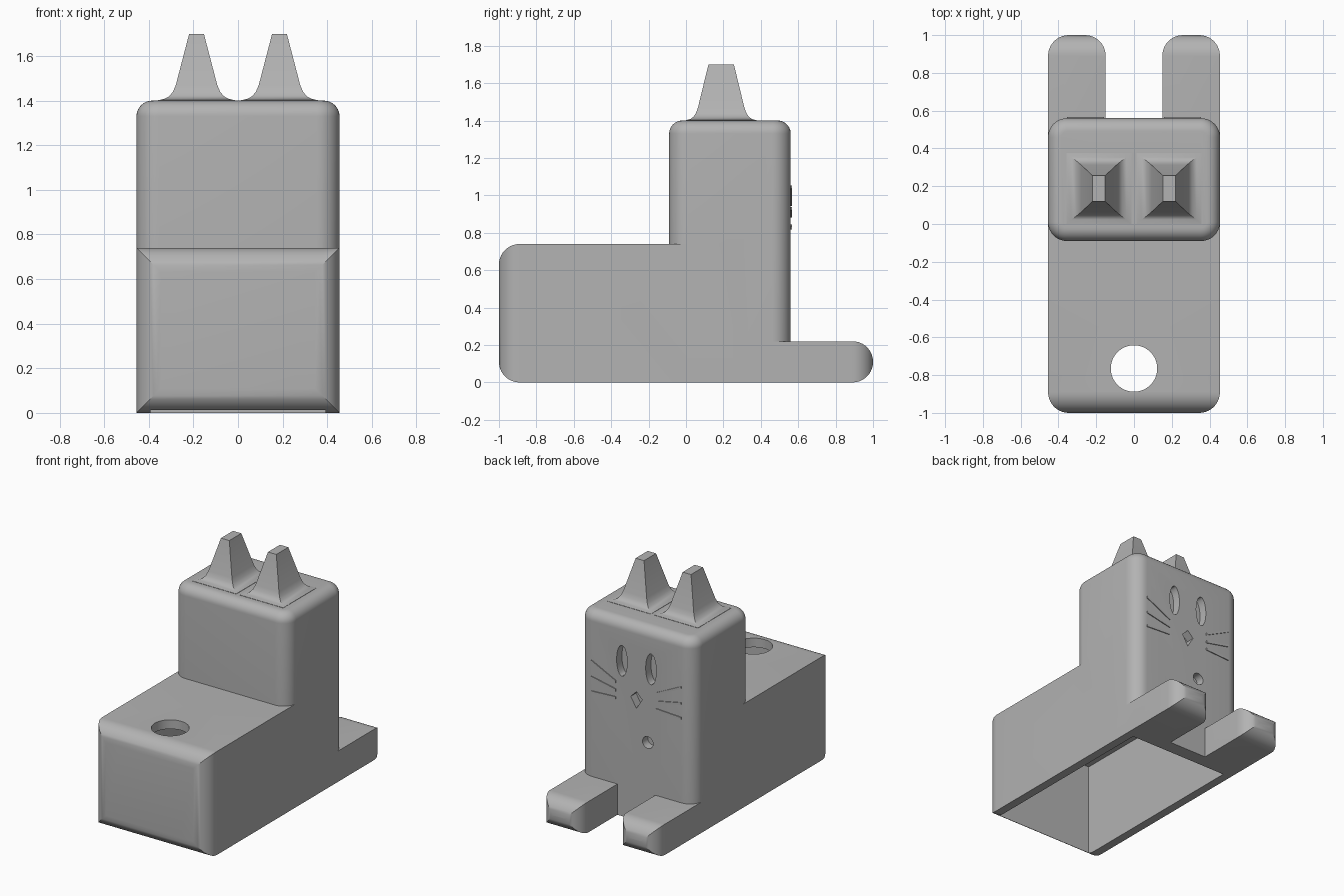
import bpy, bmesh, math
from mathutils import Vector, Matrix

if "Cube" in bpy.data.objects:
    bpy.data.objects.remove(bpy.data.objects["Cube"], do_unlink=True)

grey = bpy.data.materials.new("plain_grey")
grey.diffuse_color = (0.45, 0.45, 0.45, 1)
grey.use_nodes = True
grey.node_tree.nodes["Principled BSDF"].inputs["Base Color"].default_value = (0.45, 0.45, 0.45, 1)


def finish(name, bm):
    bmesh.ops.recalc_face_normals(bm, faces=bm.faces)
    mesh = bpy.data.meshes.new(name)
    bm.to_mesh(mesh)
    bm.free()
    mesh.materials.append(grey)
    obj = bpy.data.objects.new(name, mesh)
    bpy.context.collection.objects.link(obj)
    return obj


def box_bm(lo, hi):
    bm = bmesh.new()
    bmesh.ops.create_cube(bm, size=1)
    lo, hi = Vector(lo), Vector(hi)
    for v in bm.verts:
        v.co = Vector((lo[i] + (v.co[i] + 0.5) * (hi[i] - lo[i]) for i in range(3)))
    return bm


def round_edges(bm, rule, radius):
    edges = [e for e in bm.edges if rule(*(v.co for v in e.verts))]
    bmesh.ops.bevel(bm, geom=edges, offset=radius, offset_type='OFFSET',
                    segments=10, profile=0.5, affect='EDGES')


def combine(target, tool, operation):
    """Boolean the tool into the target and discard the tool."""
    mod = target.modifiers.new("combine", 'BOOLEAN')
    mod.operation, mod.solver, mod.object = operation, 'EXACT', tool
    deps = bpy.context.evaluated_depsgraph_get()
    mesh = bpy.data.meshes.new_from_object(target.evaluated_get(deps))
    target.modifiers.clear()
    target.data = mesh
    bpy.data.objects.remove(tool, do_unlink=True)


def end_rounded_block(name, lo, hi, end_y, radius):
    """Block whose end face at end_y is rounded with mitred corners."""
    parts = []
    for axis in (0, 2):
        bm = box_bm(lo, hi)
        round_edges(bm, lambda a, b: abs(a.y - end_y) < 1e-4 and abs(b.y - end_y) < 1e-4
                    and abs(a[axis] - b[axis]) > 1e-3, radius)
        parts.append(finish(name, bm))
    combine(parts[0], parts[1], 'INTERSECT')
    return parts[0]


def prism_y(name, outline, y0, y1):
    """Extrude an (x, z) outline along y."""
    bm = bmesh.new()
    face = bm.faces.new([bm.verts.new((x, y0, z)) for x, z in outline])
    new = bmesh.ops.extrude_face_region(bm, geom=[face])["geom"]
    for v in new:
        if isinstance(v, bmesh.types.BMVert):
            v.co.y = y1
    return finish(name, bm)


def ellipse(x, z, rx, rz, n=32):
    return [(x + rx * math.cos(math.tau * i / n), z + rz * math.sin(math.tau * i / n))
            for i in range(n)]


W, FACE = 0.455, 0.56

# Long body block
body = end_rounded_block("cat_holder", (-W, -1, 0), (W, 0.3, 0.74), -1, 0.11)

# Upright torso and head
bm = box_bm((-W, -0.09, 0), (W, FACE, 1.4))
round_edges(bm, lambda a, b: abs(a.z - b.z) > 1, 0.1)
round_edges(bm, lambda a, b: a.z > 1.39 and b.z > 1.39, 0.07)
combine(body, finish("torso", bm), 'UNION')

# Feet
for side in (-1, 1):
    x0, x1 = sorted((side * 0.15, side * W))
    foot = end_rounded_block("foot", (x0, 0.3, 0), (x1, 1, 0.22), 1, 0.1095)
    combine(body, foot, 'UNION')

# Ears: tapered blocks that flare into the head
EAR = [(1.36, 0.172, 0.188), (1.402, 0.172, 0.188), (1.408, 0.145, 0.165), (1.42, 0.122, 0.148),
       (1.44, 0.106, 0.135), (1.47, 0.093, 0.124), (1.7, 0.033, 0.068)]
for side in (-1, 1):
    bm = bmesh.new()
    rings = [[bm.verts.new((side * 0.186 + sx * hx, 0.188 + sy * hy, z))
              for sx, sy in ((-1, -1), (1, -1), (1, 1), (-1, 1))] for z, hx, hy in EAR]
    for a, b in zip(rings, rings[1:]):
        for i in range(4):
            j = (i + 1) % 4
            bm.faces.new((a[i], a[j], b[j], b[i]))
    bm.faces.new(rings[0])
    bm.faces.new(rings[-1])
    combine(body, finish("ear", bm), 'UNION')

# Open underside and round hole in the back
combine(body, finish("cavity", box_bm((-0.393, -0.94, -0.1), (0.393, 0.46, 0.675))), 'DIFFERENCE')
bm = bmesh.new()
bmesh.ops.create_cone(bm, cap_ends=True, segments=48, radius1=0.123, radius2=0.123, depth=0.4,
                      matrix=Matrix.Translation((0, -0.765, 0.7)))
combine(body, finish("hole", bm), 'DIFFERENCE')

# Recessed eyes, nose and mouth
nose = [(-0.045, 0.875), (0, 0.92), (0.045, 0.875), (0, 0.8)]
for outline in (ellipse(-0.115, 1.11, 0.042, 0.11), ellipse(0.115, 1.11, 0.042, 0.11),
                nose, ellipse(-0.09, 0.58, 0.042, 0.042)):
    combine(body, prism_y("recess", outline, FACE - 0.06, FACE + 0.1), 'DIFFERENCE')

# Thin raised whiskers
for side, label in ((-1, "right"), (1, "left")):
    for i, (inner, outer) in enumerate(((0.95, 1.045), (0.89, 0.93), (0.835, 0.825))):
        h = 0.008
        outline = [(side * 0.16, inner - h), (side * 0.355, outer - h),
                   (side * 0.355, outer + h), (side * 0.16, inner + h)]
        prism_y(f"{label}_whisker_{i + 1}", outline, FACE - 0.002, FACE + 0.006)

# Smooth fillets, crisp corners
bpy.ops.object.select_all(action='DESELECT')
body.select_set(True)
bpy.context.view_layer.objects.active = body
bpy.ops.object.shade_smooth_by_angle(angle=math.radians(25))
